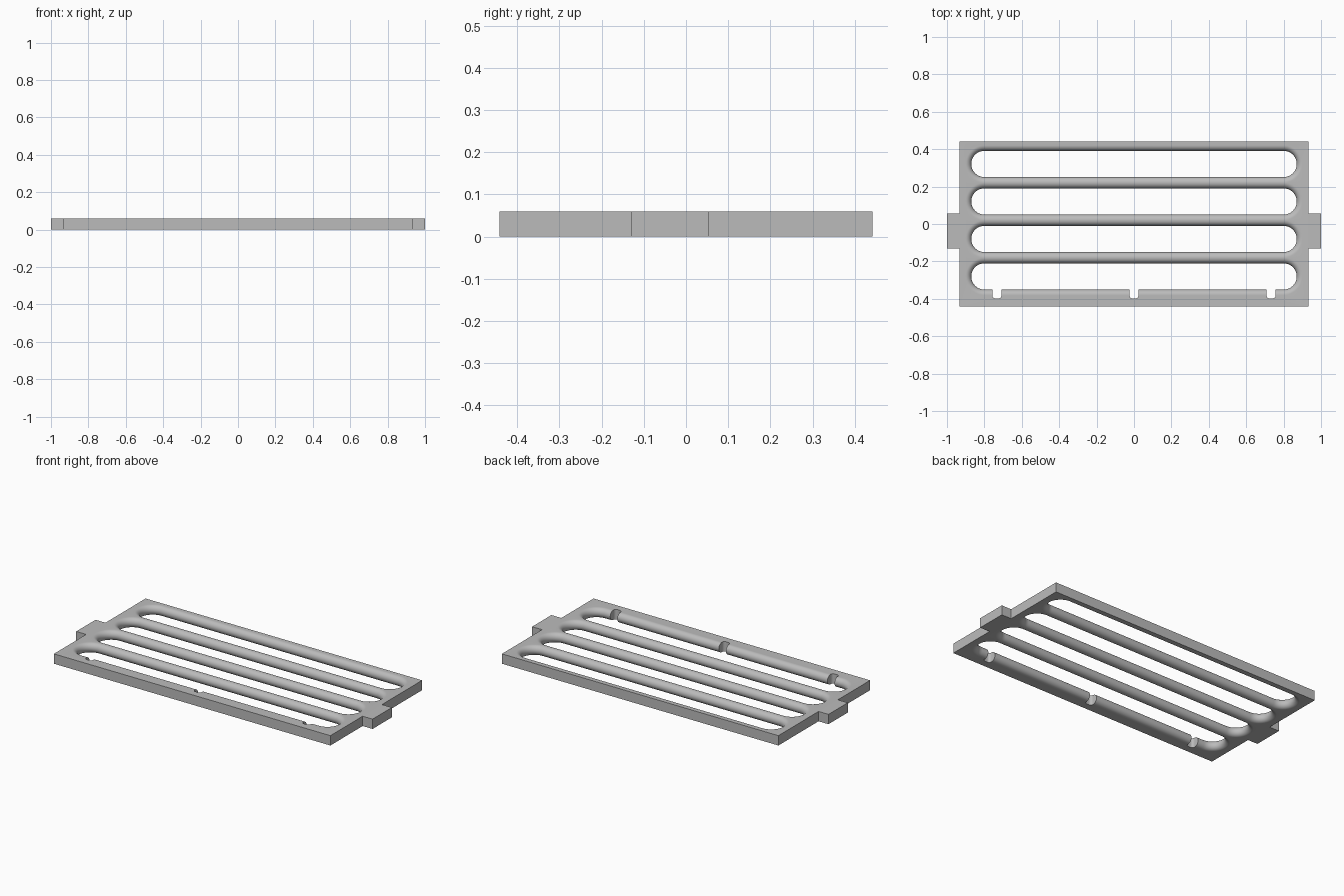
import bpy, bmesh
from math import sin, cos, pi, sqrt, radians

THICK = 0.06
EDGE_R = THICK / 2
SLOT_R = 0.07            # half the clear height of a slot
SLOT_X = 0.87            # outer end of a slot
PITCH = 0.2005
SLOT_TOP = 0.321

if "Cube" in bpy.data.objects:
    bpy.data.objects.remove(bpy.data.objects["Cube"])

grey = bpy.data.materials.new("light grey")
grey.use_nodes = True
colour = (0.5, 0.5, 0.5, 1)
grey.diffuse_color = colour
grey.node_tree.nodes["Principled BSDF"].inputs["Base Color"].default_value = colour


def loft(name, rings):
    """Closed solid through equal-length rings of points, bottom to top."""
    bm = bmesh.new()
    loops = [[bm.verts.new(p) for p in ring] for ring in rings]
    n = len(loops[0])
    for a, b in zip(loops, loops[1:]):
        for i in range(n):
            j = (i + 1) % n
            bm.faces.new((a[i], a[j], b[j], b[i]))
    bm.faces.new(loops[0][::-1])
    bm.faces.new(loops[-1])
    bmesh.ops.recalc_face_normals(bm, faces=bm.faces)
    mesh = bpy.data.meshes.new(name)
    bm.to_mesh(mesh)
    bm.free()
    obj = bpy.data.objects.new(name, mesh)
    mesh.materials.append(grey)
    bpy.context.collection.objects.link(obj)
    return obj


def prism(name, outline, z0, z1):
    return loft(name, [[(x, y, z) for x, y in outline] for z in (z0, z1)])


def stadium(yc, r, z, segs=24):
    """Horizontal long round-ended loop."""
    cx = SLOT_X - SLOT_R
    ring = []
    for side in (1, -1):
        for i in range(segs + 1):
            a = -pi / 2 + pi * i / segs
            ring.append((side * (cx + r * cos(a)), yc + side * r * sin(a), z))
    return ring


def slot_cutter(yc, steps=20):
    """Waisted cutter that leaves fully rounded slot edges."""
    rings = [stadium(yc, SLOT_R + EDGE_R, -0.01)]
    for i in range(steps + 1):
        a = pi * i / steps
        rings.append(stadium(yc, SLOT_R + EDGE_R * (1 - sin(a)), EDGE_R * (1 - cos(a))))
    rings.append(stadium(yc, SLOT_R + EDGE_R, THICK + 0.01))
    return loft("slot_cutter", rings)


def notch_cutter(xc, w=0.024, r=0.016, bottom=-0.398, top=-0.30):
    """Upright slot with rounded inner corners."""
    outline = [(xc + w, top), (xc - w, top)]
    for cx, start in ((xc - w + r, pi), (xc + w - r, 1.5 * pi)):
        for i in range(7):
            a = start + pi / 2 * i / 6
            outline.append((cx + r * cos(a), bottom + r + r * sin(a)))
    return prism("notch_cutter", outline, -0.02, THICK + 0.02)


# Plate with a tab at each end
X, Y, TAB_LO, TAB_HI = 0.933, 0.442, -0.131, 0.055
half = [(X, -Y), (X, TAB_LO), (1, TAB_LO), (1, TAB_HI), (X, TAB_HI), (X, Y)]
grille = prism("grille_plate", half + [(-x, y) for x, y in reversed(half)], 0, THICK)

# Four slots and three notches in the front rim
cutters = [slot_cutter(SLOT_TOP - PITCH * i) for i in range(4)]
cutters += [notch_cutter(x) for x in (-0.733, 0, 0.733)]

bpy.ops.object.select_all(action="DESELECT")
bpy.context.view_layer.objects.active = grille
grille.select_set(True)
for cutter in cutters:
    cutter.hide_render = True
    mod = grille.modifiers.new("cut", "BOOLEAN")
    mod.operation = "DIFFERENCE"
    mod.solver = "EXACT"
    mod.object = cutter
    bpy.ops.object.modifier_apply(modifier=mod.name)
    bpy.data.objects.remove(cutter)

bpy.ops.object.shade_smooth_by_angle(angle=radians(30))
